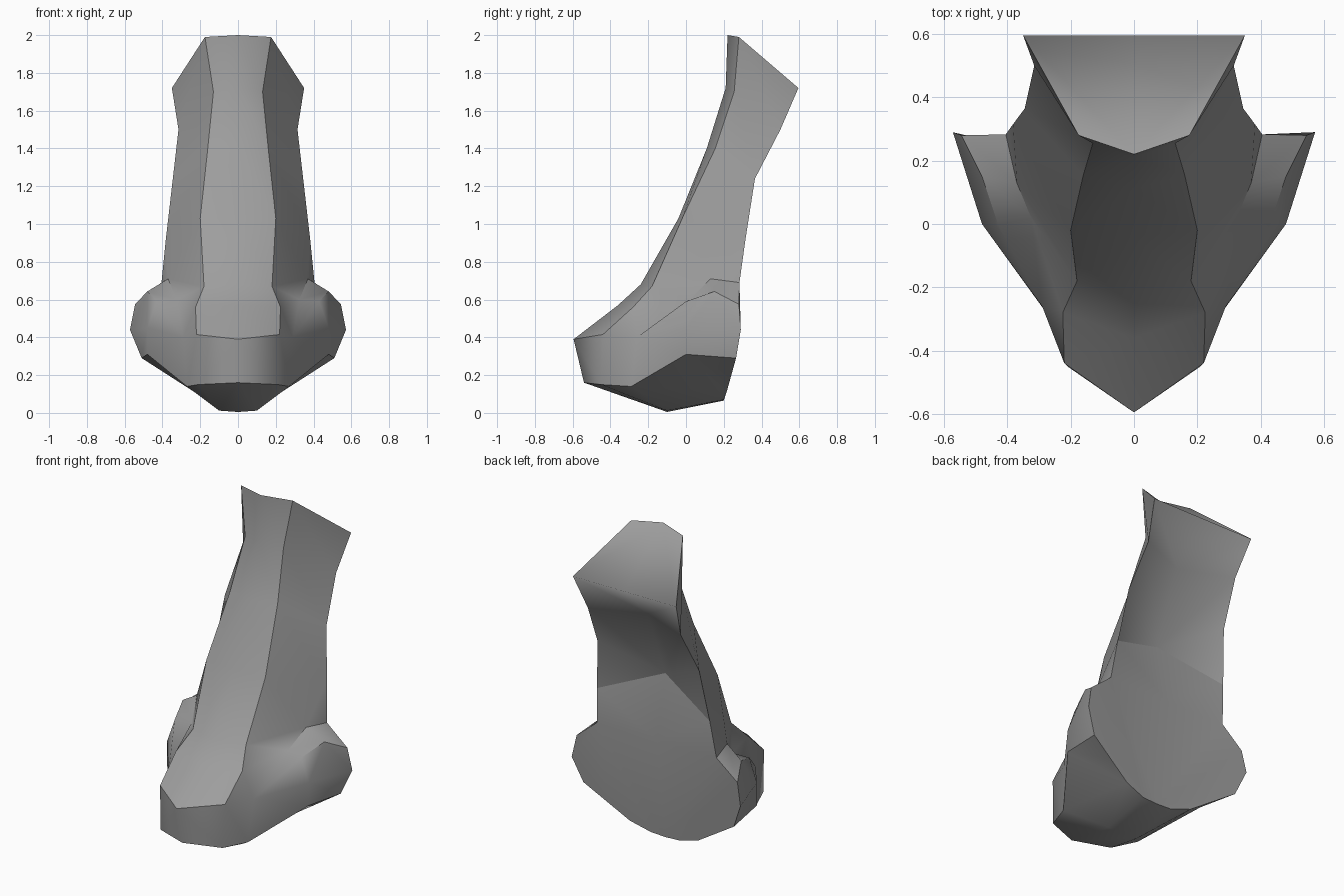
import bpy, bmesh
from mathutils import Matrix

if "Cube" in bpy.data.objects:
    bpy.data.objects.remove(bpy.data.objects["Cube"])

skin = bpy.data.materials.new("plain_grey")
skin.diffuse_color = (0.34, 0.34, 0.34, 1)
skin.use_nodes = True
skin.node_tree.nodes["Principled BSDF"].inputs["Base Color"].default_value = skin.diffuse_color

bm = bmesh.new()


def row(*pts):
    return [bm.verts.new(p) for p in pts]


def face(*v):
    bm.faces.new(v).smooth = True


def strip(a, b):
    for i in range(len(a) - 1):
        face(a[i], b[i], b[i + 1], a[i + 1])


def crease(*v):
    for a, b in zip(v, v[1:]):
        e = bm.edges.get((a, b))
        if e:
            e.smooth = False


# Centre line of the bridge, from top to tip
C = row((0, .22, 2), (0, .21, 1.72), (0, .11, 1.4), (0, -.04, 1.03),
        (0, -.24, .68), (0, -.36, .57), (0, -.595, .39))
# Crease along the edge of the bridge
R = row((.175, .28, 1.99), (.13, .255, 1.70), (.16, .155, 1.4), (.2, -.02, 1.03),
        (.18, -.18, .67), (.225, -.28, .56), (.22, -.44, .415))
# Rear corner of the side wall
S = row((.35, .595, 1.72), (.315, .5, 1.5), (.345, .365, 1.24),
        (.382, .315, .92), (.405, .283, .69))
# Hollow back of the neck, its deepest point, and the top of the flat rear
N = row((0, .595, 1.72), (0, .37, 1.5), (0, .2, 1.07), (0, .28, .69))
# Crease above the nostril wing, then the wing lip, widest line and lower edge
W = row((.325, .02, .6), (.37, .13, .71))
L = row((.43, 0, .59), (.48, .15, .643), (.545, .28, .575))
O = row((.48, 0, .45), (.572, .29, .44))
U = row((.48, 0, .31), (.51, .265, .29))
# Front cheek, lower front edge, underside and lower rear edge
V, = row((.29, -.26, .4))
F = row((0, -.54, .16), (.21, -.45, .15), (.27, -.29, .14))
B = row((0, -.1, .005), (.1, -.1, .012))
K = row((.37, .24, .2), (.23, .215, .11), (.1, .2, .07), (0, .2, .065))

# Bridge, top and side wall
strip(C, R)
face(C[0], R[0], S[0], N[0])
strip(R[:4], S[:4])
face(R[3], S[3], W[1], R[4])
face(S[3], S[4], W[1])
face(R[4], W[1], W[0], R[5])
# Front and cheek
face(C[6], R[6], F[1], F[0])
face(R[6], V, F[2], F[1])
face(R[5], V, R[6])
face(R[5], W[0], V)
face(V, W[0], L[0])
face(V, L[0], O[0])
face(V, O[0], U[0], F[2])
# Nostril wing
face(W[0], W[1], L[1], L[0])
face(W[1], S[4], L[2], L[1])
face(L[0], L[1], O[0])
face(L[1], L[2], O[1], O[0])
face(O[0], O[1], U[1], U[0])
# Underside
face(F[0], F[1], B[1], B[0])
face(F[1], F[2], B[1])
face(F[2], U[0], K[1], B[1])
face(U[0], U[1], K[0])
face(U[0], K[0], K[1])
face(B[1], K[1], K[2])
face(B[0], B[1], K[2], K[3])
# Back of the neck, sloping ledge and flat rear
strip(S[:3], N[:3])
face(S[2], S[3], N[2])
face(S[3], S[4], N[3], N[2])
face(N[3], S[4], L[2], O[1], U[1], *K)

# Hard edges
crease(*R, C[6])
crease(C[0], R[0], S[0])
crease(*S)
crease(*F, *U)
crease(*L)
crease(W[0], W[1], S[4])
crease(S[3], N[2])
crease(S[4], L[2], O[1], U[1], *K)

# Mirror the half and weld the middle
bmesh.ops.mirror(bm, geom=bm.verts[:] + bm.edges[:] + bm.faces[:],
                 matrix=Matrix.Identity(4), axis='X', merge_dist=0.001)
bmesh.ops.remove_doubles(bm, verts=bm.verts[:], dist=0.001)
bmesh.ops.recalc_face_normals(bm, faces=bm.faces[:])

mesh = bpy.data.meshes.new("nose")
bm.to_mesh(mesh)
bm.free()
mesh.materials.append(skin)
nose = bpy.data.objects.new("nose", mesh)
bpy.context.collection.objects.link(nose)
